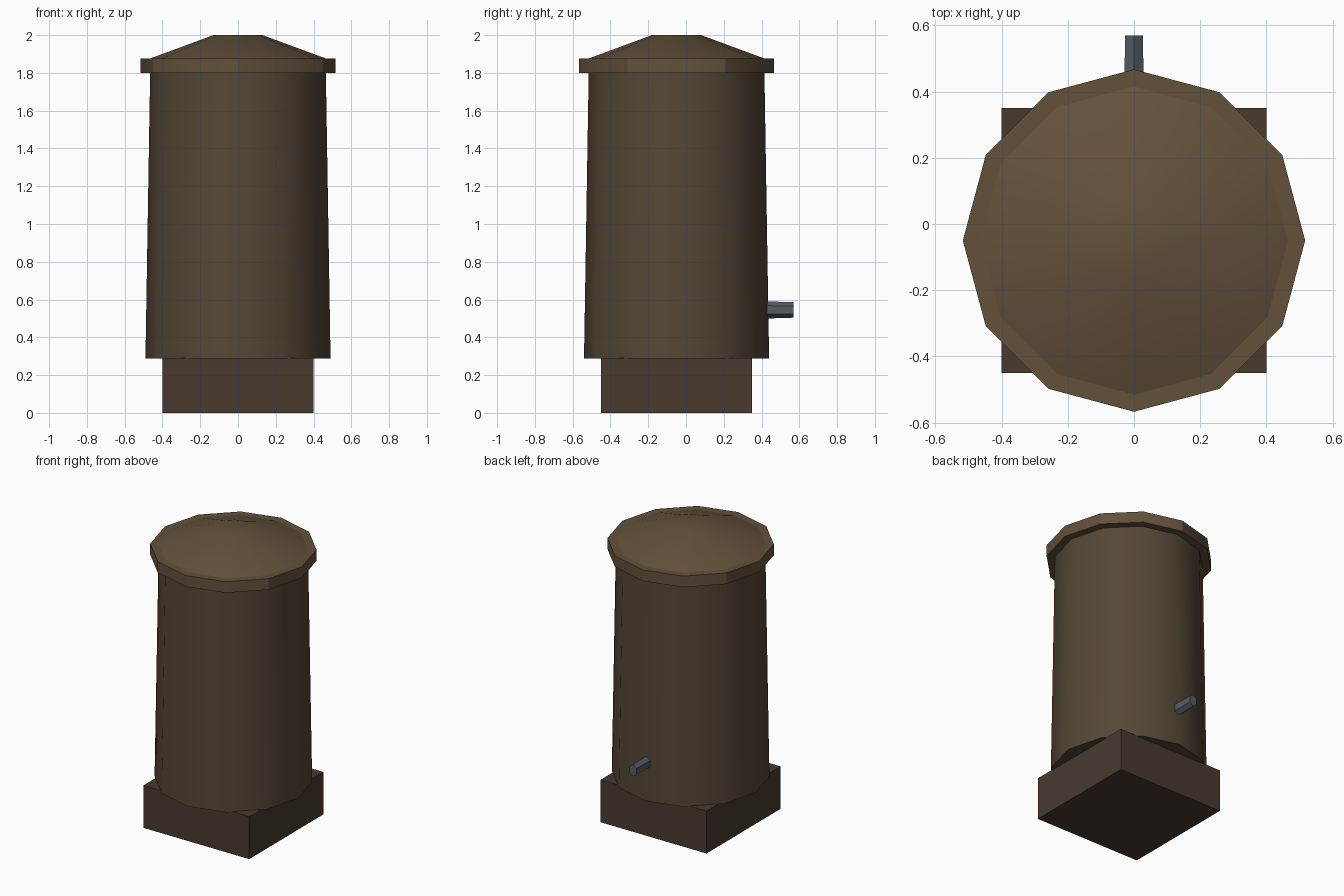
import bpy
from math import pi, sin, cos, radians

if "Cube" in bpy.data.objects:
    bpy.data.objects.remove(bpy.data.objects["Cube"])

CY = -0.05  # depth of the barrel axis


def paint(obj, name, rgb):
    mat = bpy.data.materials.get(name) or bpy.data.materials.new(name)
    mat.diffuse_color = (*rgb, 1)
    mat.use_nodes = True
    mat.node_tree.nodes["Principled BSDF"].inputs["Base Color"].default_value = mat.diffuse_color
    obj.data.materials.append(mat)


def lathe(name, profile, sides, mat, rgb):
    """Capped stack of rings from (radius, height) pairs."""
    verts = [(r * cos(2 * pi * i / sides), r * sin(2 * pi * i / sides), z)
             for r, z in profile for i in range(sides)]
    faces = [(k * sides + i, k * sides + (i + 1) % sides,
              (k + 1) * sides + (i + 1) % sides, (k + 1) * sides + i)
             for k in range(len(profile) - 1) for i in range(sides)]
    faces.append(tuple(reversed(range(sides))))
    faces.append(tuple(range(len(verts) - sides, len(verts))))
    mesh = bpy.data.meshes.new(name)
    mesh.from_pydata(verts, [], faces)
    obj = bpy.data.objects.new(name, mesh)
    bpy.context.collection.objects.link(obj)
    paint(obj, mat, rgb)
    return obj


def smooth(obj):
    bpy.ops.object.select_all(action='DESELECT')
    obj.select_set(True)
    bpy.context.view_layer.objects.active = obj
    bpy.ops.object.shade_smooth_by_angle(angle=radians(30))


# Square stand
bpy.ops.mesh.primitive_cube_add(size=1, location=(0, CY, 0.145))
stand = bpy.context.object
stand.name = "stand"
stand.scale = (0.8, 0.8, 0.29)
paint(stand, "dark_brown", (0.065, 0.042, 0.028))

# Tapered twelve-sided barrel
barrel = lathe("barrel", [(0.49, 0.287), (0.465, 1.81)], 12,
               "brown", (0.09, 0.062, 0.036))
barrel.location.y = CY
smooth(barrel)

# Lid rim and shallow cone roof
for name, profile in (("lid_rim", [(0.517, 1.8), (0.517, 1.876)]),
                      ("lid_roof", [(0.468, 1.875), (0.13, 2.0)])):
    part = lathe(name, profile, 12, "light_brown", (0.125, 0.082, 0.044))
    part.location.y = CY
    smooth(part)

# Tap pointing out of the back
tap = lathe("tap", [(0.046, 0), (0.041, 0.17)], 6,
            "grey_metal", (0.09, 0.115, 0.135))
tap.rotation_euler = (-pi / 2, 0, 0)
tap.location = (0, 0.40, 0.545)
# Turn a vertex to the top and narrow the section slightly
for v in tap.data.vertices:
    v.co.x, v.co.y = -v.co.y * 0.75, v.co.x
